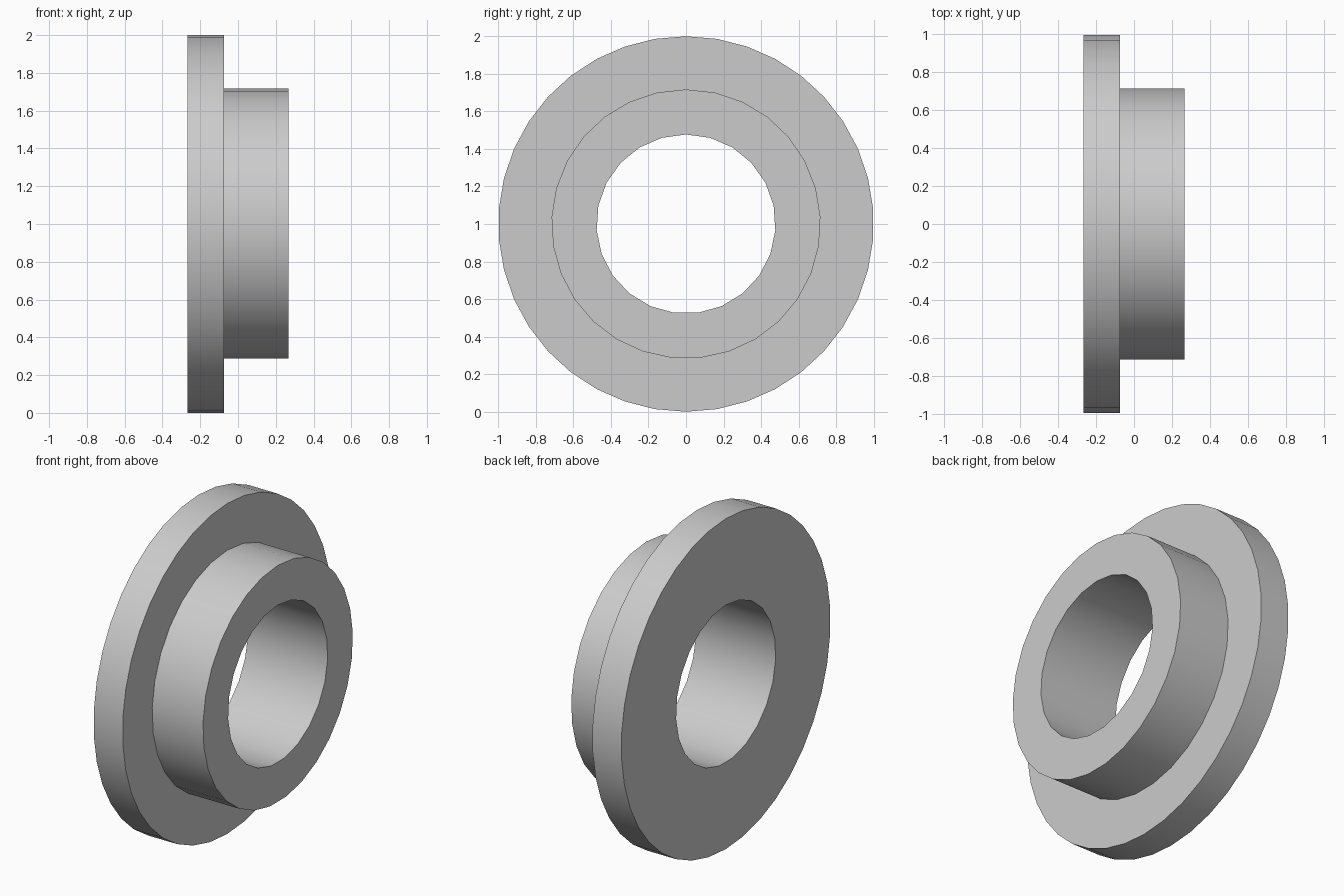
import bpy
import bmesh
from math import sin, cos, pi, radians
from mathutils import Vector

cube = bpy.data.objects.get("Cube")
if cube:
    bpy.data.objects.remove(cube, do_unlink=True)

# Stations along the axis, and (radius, sides) of each cylinder
BACK, STEP, END = -0.267, -0.073, 0.267
FLANGE, HUB, BORE = (1.0, 38), (0.717, 29), (0.477, 23)


def ring(bm, x, size):
    """Closed edge loop around the x axis, starting at the top."""
    radius, sides = size
    turns = [2 * pi * i / sides for i in range(sides)]
    verts = [bm.verts.new((x, radius * sin(a), 1 + radius * cos(a))) for a in turns]
    return [bm.edges.new((verts[i - 1], verts[i])) for i in range(sides)]


def wall(bm, a, b):
    bmesh.ops.bridge_loops(bm, edges=a + b)


def annulus(bm, outer, inner, direction):
    bmesh.ops.triangle_fill(bm, edges=outer + inner, use_beauty=True,
                            normal=Vector((direction, 0, 0)))


# Flanged bushing: wide flange, narrower hub and a through bore
bm = bmesh.new()
flange_back, flange_front = ring(bm, BACK, FLANGE), ring(bm, STEP, FLANGE)
hub_root, hub_end = ring(bm, STEP, HUB), ring(bm, END, HUB)
bore_back, bore_end = ring(bm, BACK, BORE), ring(bm, END, BORE)

wall(bm, flange_back, flange_front)
wall(bm, hub_root, hub_end)
wall(bm, bore_back, bore_end)
annulus(bm, flange_back, bore_back, -1)
annulus(bm, flange_front, hub_root, 1)
annulus(bm, hub_end, bore_end, 1)
bmesh.ops.recalc_face_normals(bm, faces=bm.faces)

mesh = bpy.data.meshes.new("flanged_bushing")
bm.to_mesh(mesh)
bm.free()
bushing = bpy.data.objects.new("flanged_bushing", mesh)
bpy.context.collection.objects.link(bushing)

# Plain grey metal
grey = bpy.data.materials.new("light_grey")
grey.use_nodes = True
colour = (0.6, 0.6, 0.6, 1)
grey.diffuse_color = colour
grey.node_tree.nodes["Principled BSDF"].inputs["Base Color"].default_value = colour
mesh.materials.append(grey)

# Round walls smooth, rims sharp
bpy.ops.object.select_all(action="DESELECT")
bushing.select_set(True)
bpy.context.view_layer.objects.active = bushing
bpy.ops.object.shade_smooth_by_angle(angle=radians(30))
